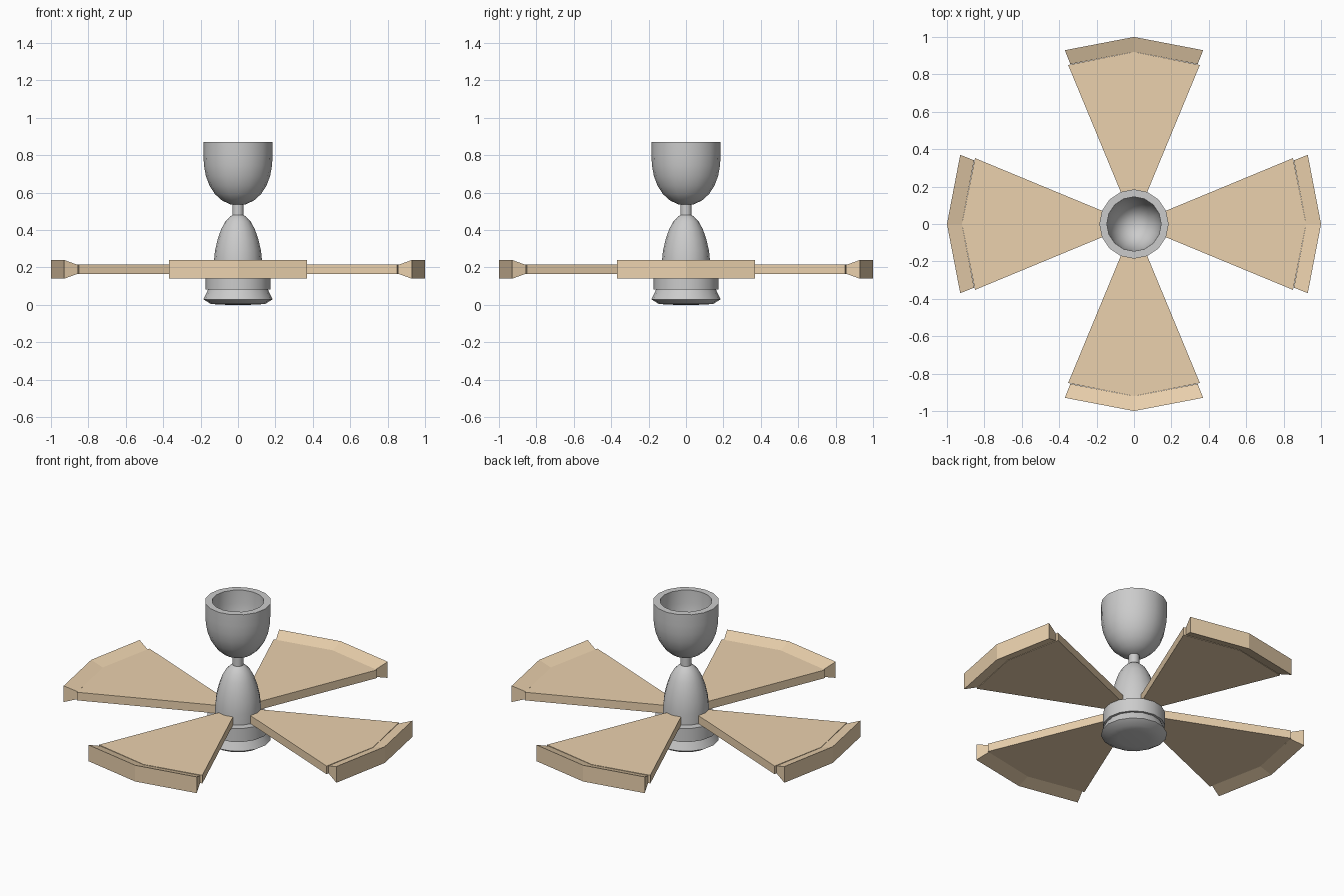
import bpy, bmesh, math

if "Cube" in bpy.data.objects:
    bpy.data.objects.remove(bpy.data.objects["Cube"])

SIDES = 16


def finish(name, bm, mat=None, smooth=False):
    bmesh.ops.remove_doubles(bm, verts=bm.verts, dist=1e-5)
    bmesh.ops.recalc_face_normals(bm, faces=bm.faces)
    me = bpy.data.meshes.new(name)
    bm.to_mesh(me)
    bm.free()
    ob = bpy.data.objects.new(name, me)
    bpy.context.collection.objects.link(ob)
    if mat:
        me.materials.append(mat)
    if smooth:
        bpy.ops.object.select_all(action='DESELECT')
        bpy.context.view_layer.objects.active = ob
        ob.select_set(True)
        bpy.ops.object.shade_smooth_by_angle(angle=math.radians(32))
    return ob


def lathe(name, profile):
    # spin a closed (radius, z) profile that starts and ends on the axis
    bm = bmesh.new()
    vs = [bm.verts.new((0, r, z)) for r, z in profile]
    es = [bm.edges.new(p) for p in zip(vs, vs[1:])]
    bmesh.ops.spin(bm, geom=vs + es, cent=(0, 0, 0), axis=(0, 0, 1),
                   angle=2 * math.pi, steps=SIDES, use_duplicate=False)
    return finish(name, bm, smooth=True)


def sector(name, section, half_angle, heading, mat):
    # sweep a four-point (radius, z) section through three angles
    bm = bmesh.new()
    rings = []
    for k in (-1, 0, 1):
        a = heading + k * half_angle
        rings.append([bm.verts.new((r * math.cos(a), r * math.sin(a), z))
                      for r, z in section])
    for a, b in zip(rings, rings[1:]):
        for i in range(4):
            j = (i + 1) % 4
            bm.faces.new((a[i], a[j], b[j], b[i]))
    bm.faces.new(rings[0])
    bm.faces.new(rings[-1])
    return finish(name, bm, mat)


wood = bpy.data.materials.new("tan")
wood.diffuse_color = (0.83, 0.64, 0.42, 1)
wood.use_nodes = True
wood.node_tree.nodes["Principled BSDF"].inputs["Base Color"].default_value = wood.diffuse_color

# flared foot ring
lathe("foot_ring", [(0, 0.0), (0.09, 0.001), (0.145, 0.005), (0.185, 0.03),
                    (0.16, 0.082), (0, 0.082)])
# drum the blades rest on
lathe("base_drum", [(0, 0.082), (0.174, 0.082), (0.174, 0.165), (0, 0.165)])
# rounded motor housing
lathe("dome", [(0, 0.16), (0.13, 0.16), (0.129, 0.23), (0.123, 0.29),
               (0.109, 0.35), (0.09, 0.405), (0.067, 0.447),
               (0.045, 0.47), (0.03, 0.48), (0, 0.48)])
# thin stem
lathe("stem", [(0, 0.47), (0.03, 0.47), (0.03, 0.55), (0, 0.55)])
# hollow ceiling cup
lathe("cup", [(0, 0.533), (0.04, 0.537), (0.085, 0.558), (0.123, 0.592),
              (0.152, 0.637), (0.172, 0.69), (0.182, 0.745), (0.185, 0.80),
              (0.185, 0.87), (0.145, 0.87), (0.144, 0.79), (0.134, 0.715),
              (0.112, 0.65), (0.078, 0.605), (0.035, 0.58), (0, 0.58)])

# four wedge blades with flared end rims
for i, side in enumerate(("right", "back", "left", "front")):
    h = i * math.pi / 2
    sector(f"blade_{side}", [(0.13, 0.165), (0.92, 0.165), (0.92, 0.215), (0.13, 0.215)],
           math.radians(22.5), h, wood)
    sector(f"blade_rim_{side}", [(0.92, 0.167), (1.0, 0.14), (1.0, 0.24), (0.92, 0.213)],
           math.radians(21.7), h, wood)
